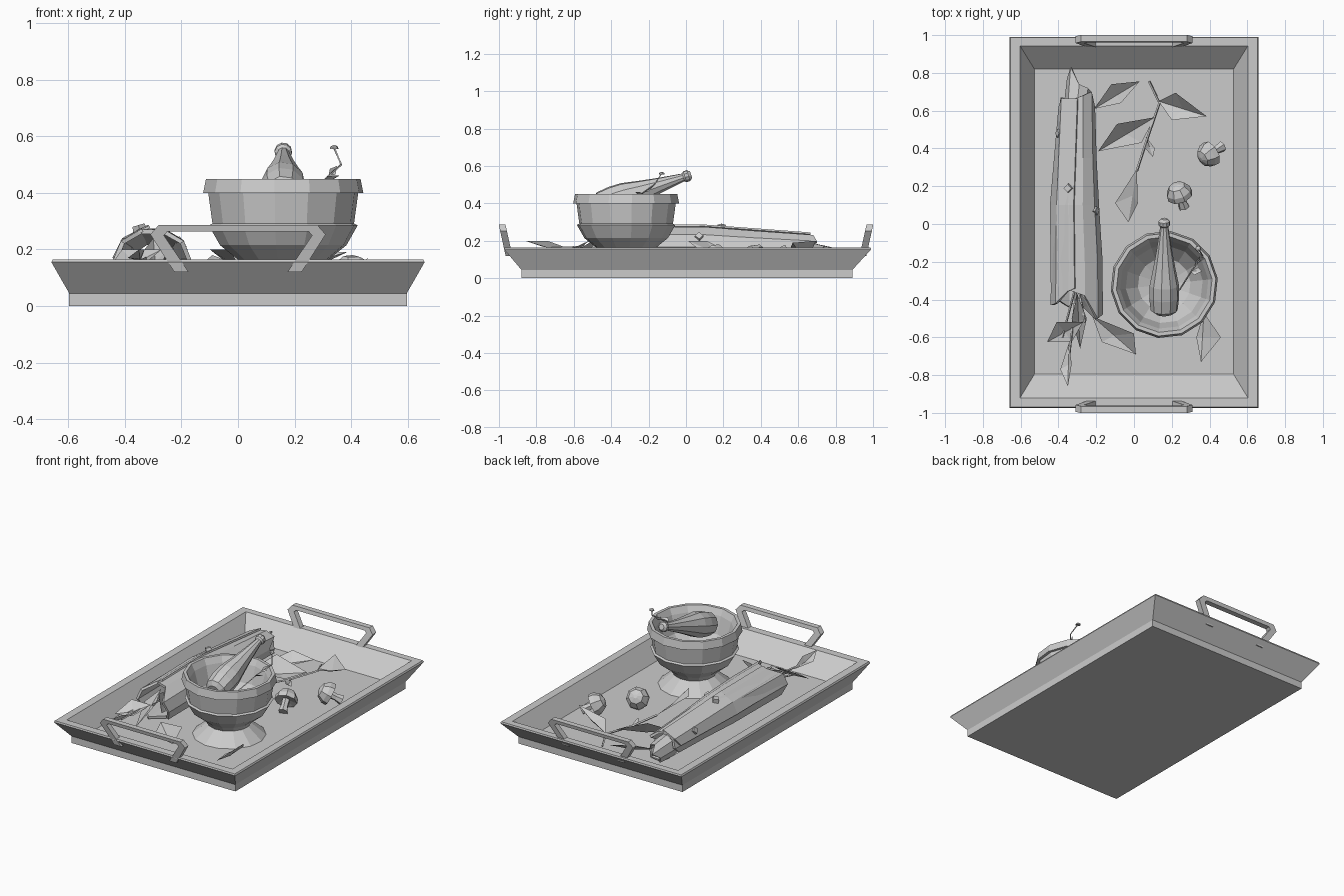
import bpy, bmesh, math
from mathutils import Vector

if "Cube" in bpy.data.objects:
    bpy.data.objects.remove(bpy.data.objects["Cube"])

def make(name, verts, faces, fix=True):
    me = bpy.data.meshes.new(name)
    me.from_pydata([tuple(v) for v in verts], [], faces)
    if fix:
        bm = bmesh.new(); bm.from_mesh(me)
        bmesh.ops.recalc_face_normals(bm, faces=bm.faces)
        bm.to_mesh(me); bm.free()
    ob = bpy.data.objects.new(name, me)
    bpy.context.collection.objects.link(ob)
    return ob

def loft(name, rings, cap0=True, cap1=True, loop=False):
    """Skin a list of equal-sized closed rings."""
    n, m = len(rings[0]), len(rings)
    verts = [v for r in rings for v in r]
    faces = []
    for i in range(m if loop else m - 1):
        a, b = i * n, (i + 1) % m * n
        faces += [(a + j, a + (j + 1) % n, b + (j + 1) % n, b + j) for j in range(n)]
    if not loop:
        if cap0: faces.append(tuple(range(n))[::-1])
        if cap1: faces.append(tuple(range((m - 1) * n, m * n)))
    return make(name, verts, faces)

def lathe(name, base, axis, profile, sides):
    """Revolve (radius, distance) points about an axis through base."""
    w = Vector(axis).normalized()
    u = w.orthogonal().normalized(); v = w.cross(u)
    rings = []
    for r, d in profile:
        rings.append([Vector(base) + w * d + (u * math.cos(t) + v * math.sin(t)) * r
                      for t in (2 * math.pi * (k + .5) / sides for k in range(sides))])
    return loft(name, rings)

def tube(name, pts, r, sides=4):
    """Thin twig through points."""
    pts = [Vector(p) for p in pts]
    rings = []
    for i, p in enumerate(pts):
        d = (pts[min(i + 1, len(pts) - 1)] - pts[max(i - 1, 0)]).normalized()
        u = d.cross(Vector((.3, .2, 1))).normalized(); v = d.cross(u)
        rings.append([p + (u * math.cos(t) + v * math.sin(t)) * r
                      for t in (2 * math.pi * k / sides for k in range(sides))])
    return loft(name, rings)

def leaf(name, base, left, tip, right, fold=.015):
    """Folded four-cornered leaf."""
    b, l, t, r = map(Vector, (base, left, tip, right))
    m = (b + t) / 2 + Vector((0, 0, -fold))
    return make(name, [b, l, t, r, m], [(0, 4, 1), (1, 4, 2), (2, 4, 3), (3, 4, 0)])

# tray: rectangular rings from base, up the flare, over the rim, down to the floor
def rect(x, y0, y1, z):
    return [(-x, y0, z), (x, y0, z), (x, y1, z), (-x, y1, z)]
loft("tray", [rect(.597, -.88, .89, 0), rect(.597, -.88, .89, .045),
              rect(.66, -.973, .99, .155), rect(.655, -.97, .987, .165),
              rect(.603, -.92, .943, .165), rect(.527, -.795, .82, .05)])

# handles: mitred bar, leaning outward
outer = [(.225, .12), (.31, .253), (.28, .287)]
inner = [(.175, .12), (.262, .25), (.25, .263)]
outer = [(-x, z) for x, z in outer] + [(x, z) for x, z in outer[::-1]]
inner = [(-x, z) for x, z in inner] + [(x, z) for x, z in inner[::-1]]
def handle(name, s):
    def p(q, side):
        y = .935 + (q[1] - .15) * .22 + side * .036
        return (q[0], s * y, q[1])
    loft(name, [[p(o, 0), p(o, 1), p(i, 1), p(i, 0)] for o, i in zip(outer, inner)])
handle("front_handle", -1)
handle("back_handle", 1)

# mortar bowl with waist, flared foot and hollow
lathe("mortar", (.16, -.32, 0), (0, 0, 1),
      [(.22, .05), (.13, .125), (.15, .155), (.225, .215), (.265, .285), (.252, .292),
       (.267, .4), (.285, .4), (.275, .45), (.255, .45), (.235, .41), (.205, .3), (.14, .22), (.05, .19)], 14)

# pestle
lathe("pestle", (.16, -.475, .385), (0, .948, .318),
      [(.045, -.0), (.072, .02), (.08, .09), (.078, .16), (.06, .25), (.042, .35),
       (.027, .45), (.022, .485), (.031, .495), (.031, .515), (.018, .53)], 10)

# sprig standing in the mortar
tube("sprig_stem", [(.24, -.35, .36), (.31, -.24, .45), (.365, -.17, .5), (.34, -.13, .56)], .004)
lathe("sprig_bud", (.34, -.13, .555), (0, 0, 1), [(.016, 0), (.014, .008), (.004, .014)], 6)
leaf("sprig_leaf_1", (.32, -.22, .46), (.325, -.2, .485), (.35, -.17, .495), (.345, -.2, .465), .004)
leaf("sprig_leaf_2", (.3, -.25, .44), (.32, -.27, .46), (.36, -.25, .462), (.34, -.23, .45), .004)

# bark roll: ragged open tube tapering to the back
def bark(name, stations, start, end, thick):
    n = len(start)
    rings = []
    for i, (y, cx, rx, rz) in enumerate(stations):
        ring = []
        for k in range(n):
            t = 2 * math.pi * k / n
            off = start[k] if i == 0 else end[k] if i == len(stations) - 1 else 0
            ring.append((cx + rx * math.cos(t), y + off, .052 + rz + rz * math.sin(t)))
        rings.append(ring)
    ob = loft(name, rings, False, False)
    mod = ob.modifiers.new("thickness", "SOLIDIFY")
    mod.thickness = thick
bark("bark_roll", [(-.4, -.303, .138, .112), (-.2, -.303, .137, .114), (.1, -.31, .125, .114),
                   (.35, -.303, .105, .104), (.64, -.298, .092, .092)],
     [-.08, -.1, .02, .05, -.02, -.03, .0, -.04, .03, -.05],
     [-.02, .06, .04, .02, .02, .03, -.04, .03, 0, .05], .016)
bark("inner_bark", [(.4, -.305, .075, .075), (.64, -.3, .07, .072), (.72, -.29, .065, .06)],
     [0] * 8, [-.02, .0, .02, .11, .05, .03, -.02, .0], .01)
# overlapping strip of bark
strip = make("bark_strip", [(-.315, -.34, .285), (-.4, -.38, .24), (-.44, -.38, .17),
                            (-.32, .1, .287), (-.41, .1, .24), (-.445, .1, .17),
                            (-.3, .665, .245), (-.385, .665, .205), (-.4, .62, .15)],
             [(0, 1, 4, 3), (1, 2, 5, 4), (3, 4, 7, 6), (4, 5, 8, 7)])
strip.modifiers.new("thickness", "SOLIDIFY").thickness = .01

# twig knots on the bark
for i, (x, y, z, d) in enumerate([(-.345, .19, .262, (-.3, 0, 1)), (-.215, .07, .215, (.9, 0, .6)),
                                  (-.385, .48, .19, (-1, 0, .5))]):
    lathe("bark_knot_%d" % (i + 1), (x, y, z), d, [(.026, 0), (.022, .025)], 4)

# stems and leaves poking out of the front of the roll
for i, p in enumerate([(-.38, -.6, .15), (-.345, -.72, .16), (-.26, -.52, .2)]):
    tube("bundle_stem_%d" % (i + 1), [(-.3, -.3, .18), p], .006)
for i, pts in enumerate([
        [(-.27, -.52, .2), (-.41, -.52, .2), (-.46, -.625, .13), (-.33, -.625, .15)],
        [(-.345, -.63, .16), (-.39, -.77, .17), (-.35, -.86, .2), (-.33, -.74, .2)],
        [(-.3, -.37, .24), (-.33, -.5, .2), (-.285, -.66, .1), (-.25, -.5, .2)],
        [(-.29, -.36, .22), (-.27, -.44, .24), (-.2, -.51, .16), (-.22, -.44, .14)]]):
    leaf("bundle_leaf_%d" % (i + 1), *pts)

# loose leaves on the tray floor
for i, pts in enumerate([
        [(-.21, .61, .07), (-.12, .74, .12), (.03, .755, .09), (-.07, .64, .07)],
        [(-.19, .385, .1), (-.09, .53, .18), (.11, .565, .1), (.04, .43, .09)],
        [(.13, .65, .1), (.22, .695, .2), (.385, .57, .19), (.2, .55, .14)],
        [(.015, .29, .11), (-.1, .11, .2), (-.03, .01, .2), (.02, .11, .12)],
        [(.065, .46, .08), (.06, .4, .1), (.1, .355, .1), (.11, .4, .07)],
        [(-.22, -.49, .09), (-.17, -.625, .07), (.01, -.69, .08), (0, -.58, .15)],
        [(.37, -.47, .08), (.33, -.6, .07), (.355, -.73, .08), (.46, -.6, .17)]]):
    leaf("loose_leaf_%d" % (i + 1), *pts)
tube("loose_stem", [(.08, .755, .07), (.135, .64, .09), (.07, .45, .09), (.015, .28, .11)], .007)

# mushrooms lying on their sides
def mushroom(name, pos, axis):
    lathe(name + "_cap", pos, axis, [(.02, -.005), (.07, -.015), (.068, .015), (.045, .05), (.012, .062)], 8)
    lathe(name + "_stem", pos, axis, [(.03, -.09), (.022, -.05), (.024, 0)], 6)
mushroom("mushroom_1", (.4, .37, .115), (-.65, -.4, .4))
mushroom("mushroom_2", (.24, .16, .115), (-.25, .7, .5))
